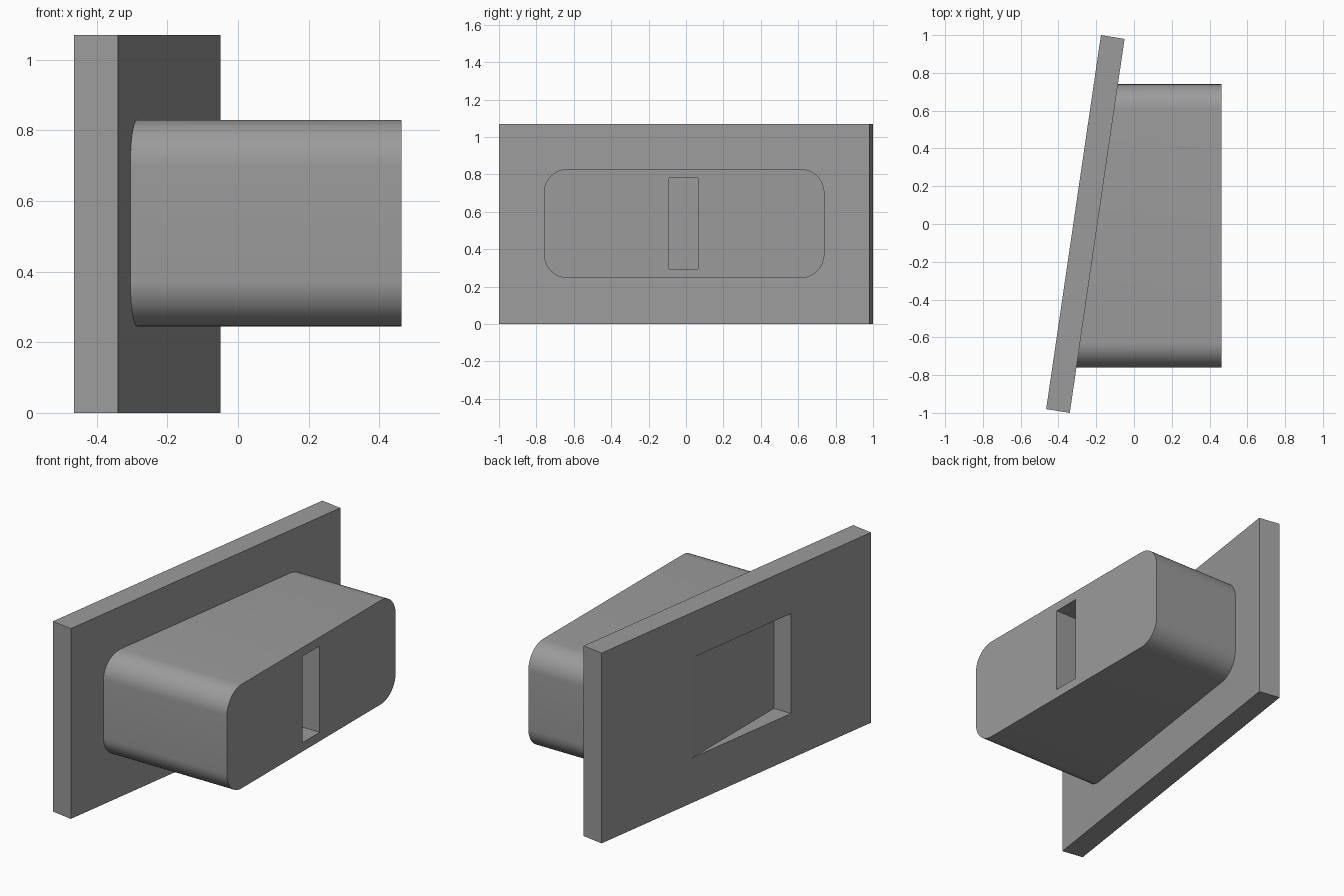
import bpy, bmesh, math

if "Cube" in bpy.data.objects:
    bpy.data.objects.remove(bpy.data.objects["Cube"])

grey = bpy.data.materials.new("mid grey")
grey.diffuse_color = (0.33, 0.33, 0.33, 1)
grey.use_nodes = True
grey.node_tree.nodes["Principled BSDF"].inputs["Base Color"].default_value = grey.diffuse_color


def prism(name, lower, upper):
    """Solid between two matching outlines."""
    bm = bmesh.new()
    a = [bm.verts.new(p) for p in lower]
    b = [bm.verts.new(p) for p in upper]
    bm.faces.new(a)
    bm.faces.new(b)
    n = len(a)
    for i in range(n):
        j = (i + 1) % n
        bm.faces.new((a[i], a[j], b[j], b[i]))
    bmesh.ops.recalc_face_normals(bm, faces=bm.faces)
    mesh = bpy.data.meshes.new(name)
    bm.to_mesh(mesh)
    bm.free()
    mesh.materials.append(grey)
    obj = bpy.data.objects.new(name, mesh)
    bpy.context.collection.objects.link(obj)
    return obj


def box(name, x0, x1, y0, y1, z0, z1):
    outline = [(x0, y0), (x1, y0), (x1, y1), (x0, y1)]
    return prism(name, [(x, y, z0) for x, y in outline], [(x, y, z1) for x, y in outline])


def cut(target, cutter):
    cutter.hide_render = True
    cutter.hide_viewport = True
    cutter.display_type = 'WIRE'
    mod = target.modifiers.new("recess", 'BOOLEAN')
    mod.operation = 'DIFFERENCE'
    mod.solver = 'EXACT'
    mod.object = cutter


# Slanted backing plate
corners = [(-0.465, -0.98), (-0.34, -1.0), (-0.05, 0.98), (-0.175, 1.0)]
plate = prism("backing_plate", [(x, y, 0) for x, y in corners], [(x, y, 1.07) for x, y in corners])

# Rounded block, its rear end following the slant of the plate
Y0, Y1, Z0, Z1, R, STEPS = -0.76, 0.74, 0.245, 0.83, 0.13, 12
profile = []
for k, (cy, cz) in enumerate([(Y1 - R, Z1 - R), (Y0 + R, Z1 - R), (Y0 + R, Z0 + R), (Y1 - R, Z0 + R)]):
    for s in range(STEPS + 1):
        t = math.pi / 2 * (k + s / STEPS)
        profile.append((cy + R * math.cos(t), cz + R * math.sin(t)))


def plate_face(y):
    return -0.34 + (y + 1.0) * 0.29 / 1.98


block = prism("rounded_block",
              [(plate_face(y) - 0.005, y, z) for y, z in profile],
              [(0.463, y, z) for y, z in profile])

# Wedge shaped recess in the back of the plate, and slot in the end of the block
cut(plate, box("recess_cutter", -0.7, -0.272, -0.393, 0.5, 0.253, 0.815))
cut(block, box("slot_cutter", 0.16, 0.7, -0.09, 0.065, 0.295, 0.78))

# Smooth rounded corners, sharp edges elsewhere
bpy.ops.object.select_all(action='DESELECT')
block.select_set(True)
bpy.context.view_layer.objects.active = block
bpy.ops.object.shade_smooth_by_angle(angle=math.radians(30))
